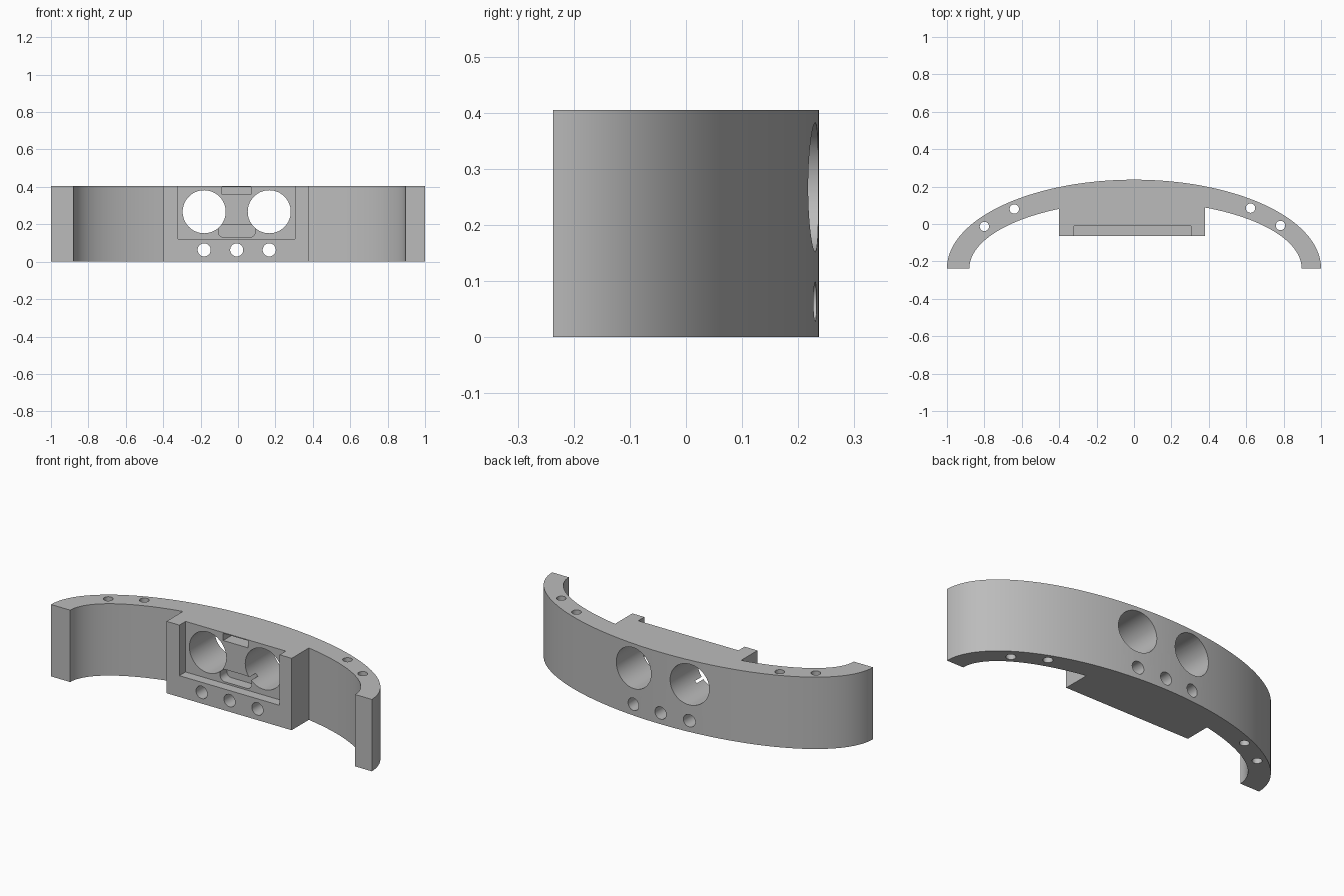
import bpy, bmesh, math

cube = bpy.data.objects.get("Cube")
if cube:
    bpy.data.objects.remove(cube, do_unlink=True)

HEIGHT = 0.405
END_Y = -0.237

grey = bpy.data.materials.new("plain grey")
grey.use_nodes = True
COLOUR = (0.5, 0.5, 0.5, 1)
grey.diffuse_color = COLOUR
grey.node_tree.nodes["Principled BSDF"].inputs["Base Color"].default_value = COLOUR


def prism(name, outline, axis, low, high):
    """Extrude a 2D outline along Y (outline in x, z) or Z (outline in x, y)."""
    place = (lambda p, d: (p[0], d, p[1])) if axis == "Y" else (lambda p, d: (p[0], p[1], d))
    bm = bmesh.new()
    base = bm.faces.new([bm.verts.new(place(p, low)) for p in outline])
    grown = bmesh.ops.extrude_face_region(bm, geom=[base])["geom"]
    for v in grown:
        if isinstance(v, bmesh.types.BMVert):
            if axis == "Y":
                v.co.y = high
            else:
                v.co.z = high
    bmesh.ops.recalc_face_normals(bm, faces=bm.faces)
    mesh = bpy.data.meshes.new(name)
    bm.to_mesh(mesh)
    bm.free()
    mesh.materials.append(grey)
    obj = bpy.data.objects.new(name, mesh)
    bpy.context.collection.objects.link(obj)
    return obj


def arc(cx, cy, rx, ry, start, end, steps):
    angles = [math.radians(start + (end - start) * i / steps) for i in range(steps + 1)]
    return [(cx + rx * math.cos(a), cy + ry * math.sin(a)) for a in angles]


def circle(x, y, r, steps=48):
    return arc(x, y, r, r, 0, 360, steps)[:-1]


def rectangle(x0, x1, y0, y1):
    return [(x0, y0), (x1, y0), (x1, y1), (x0, y1)]


def rounded_rectangle(x0, x1, y0, y1, r):
    corners = [(x1 - r, y1 - r), (x0 + r, y1 - r), (x0 + r, y0 + r), (x1 - r, y0 + r)]
    return [p for i, (x, y) in enumerate(corners)
            for p in arc(x, y, r, r, 90 * i, 90 * i + 90, 8)]


# Curved band with the central block on its inner side
BLOCK_LEFT, BLOCK_RIGHT, BLOCK_FRONT = 0.38, -0.40, -0.065
IN_X, IN_RX, IN_RY = 0.008, 0.888, 0.358


def inner_angle(x):
    return math.degrees(math.acos((x - IN_X) / IN_RX))


outline = arc(0, END_Y, 1, 0.474, 0, 180, 96)
outline += arc(IN_X, END_Y, IN_RX, IN_RY, 180, inner_angle(BLOCK_RIGHT), 36)
outline += [(BLOCK_RIGHT, BLOCK_FRONT), (BLOCK_LEFT, BLOCK_FRONT)]
outline += arc(IN_X, END_Y, IN_RX, IN_RY, inner_angle(BLOCK_LEFT), 0, 36)
band = prism("curved_band", outline, "Z", 0, HEIGHT)

# Recess, pockets and holes
RECESS_BACK = -0.01
cutters = [
    prism("recess_cutter", rectangle(-0.32, 0.305, 0.12, 0.6), "Y", -0.3, RECESS_BACK),
    prism("top_pocket_cutter", rectangle(-0.085, 0.07, 0.36, 0.4), "Y", -0.05, 0.07),
    prism("lower_slot_cutter", rounded_rectangle(-0.105, 0.092, 0.13, 0.2, 0.03),
          "Y", -0.05, 0.05),
]
for x in (-0.181, 0.167):
    cutters.append(prism("large_hole_cutter", circle(x, 0.267, 0.115, 64), "Y", -0.4, 0.4))
for x in (-0.181, -0.007, 0.167):
    cutters.append(prism("small_hole_cutter", circle(x, 0.063, 0.035), "Y", -0.4, 0.4))
for x, y in ((-0.8, -0.013), (-0.64, 0.08), (0.623, 0.085), (0.783, -0.008)):
    cutters.append(prism("pin_hole_cutter", circle(x, y, 0.025, 32), "Z", -0.2, 0.6))

bpy.ops.object.select_all(action="DESELECT")
bpy.context.view_layer.objects.active = band
band.select_set(True)
for cutter in cutters:
    cut = band.modifiers.new("cut", "BOOLEAN")
    cut.operation = "DIFFERENCE"
    cut.solver = "EXACT"
    cut.object = cutter
    bpy.ops.object.modifier_apply(modifier=cut.name)
    bpy.data.objects.remove(cutter, do_unlink=True)

bpy.ops.object.shade_smooth_by_angle(angle=math.radians(30))
